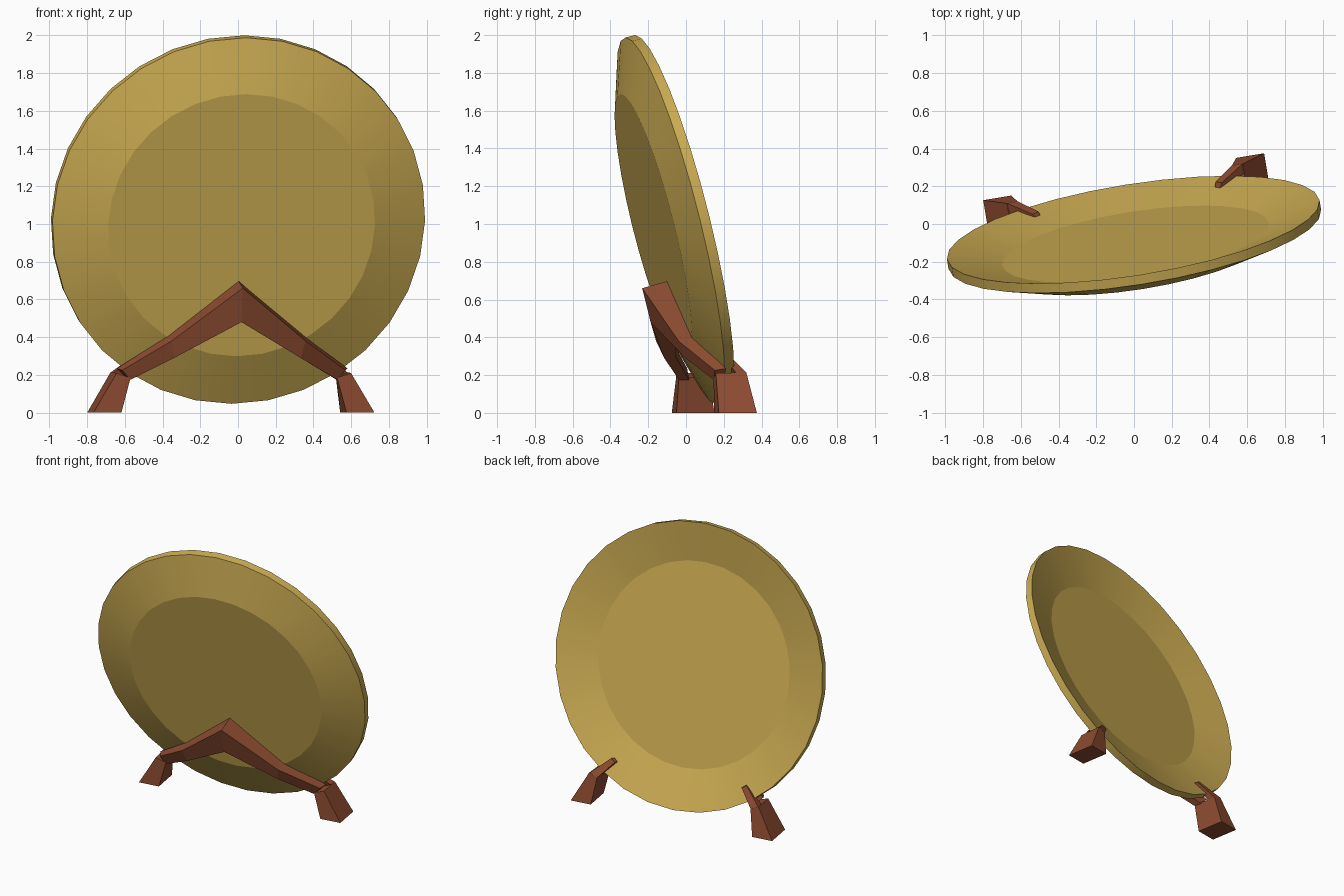
import bpy, bmesh, math
from mathutils import Matrix, Vector

if "Cube" in bpy.data.objects:
    bpy.data.objects.remove(bpy.data.objects["Cube"])


def material(name, rgb):
    m = bpy.data.materials.new(name)
    m.diffuse_color = (*rgb, 1)
    m.use_nodes = True
    m.node_tree.nodes["Principled BSDF"].inputs["Base Color"].default_value = m.diffuse_color
    return m


gold = material("dull_gold", (0.60, 0.41, 0.085))
wood = material("red_brown_wood", (0.27, 0.072, 0.031))


def finish(bm, name, mat, smooth=None):
    bmesh.ops.recalc_face_normals(bm, faces=bm.faces)
    me = bpy.data.meshes.new(name)
    bm.to_mesh(me)
    bm.free()
    me.materials.append(mat)
    ob = bpy.data.objects.new(name, me)
    bpy.context.collection.objects.link(ob)
    if smooth:
        bpy.ops.object.select_all(action='DESELECT')
        ob.select_set(True)
        bpy.context.view_layer.objects.active = ob
        bpy.ops.object.shade_smooth_by_angle(angle=math.radians(smooth))
    return ob


def loft(bm, sections):
    """Skin a chain of equal-sized rings and cap both ends."""
    rings = [[bm.verts.new(p) for p in s] for s in sections]
    n = len(rings[0])
    for a, b in zip(rings, rings[1:]):
        for i in range(n):
            j = (i + 1) % n
            bm.faces.new((a[i], a[j], b[j], b[i]))
    bm.faces.new(rings[0])
    bm.faces.new(rings[-1])


# Plate: rings of (radius, offset along the plate axis), back to front
SEG = 32
profile = [(0.716, -0.08), (1.0, 0.0), (1.0, -0.053), (0.716, -0.15)]
bm = bmesh.new()
loft(bm, [[(r * math.cos(2 * math.pi * i / SEG), y, r * math.sin(2 * math.pi * i / SEG))
           for i in range(SEG)] for r, y in profile])
place = (Matrix.Translation((-0.004, -0.03, 1.03))
         @ Matrix.Rotation(math.radians(9), 4, 'Z')
         @ Matrix.Rotation(math.radians(14), 4, 'X'))
bm.transform(place)
finish(bm, "plate", gold, 12)

# Stand: right half as lofted sections, mirrored in its own turned frame
arm = [
    [(0, -0.09, 0.70), (0, -0.235, 0.66), (0, -0.19, 0.48), (0, -0.06, 0.50)],
    [(0.36, -0.03, 0.41), (0.36, -0.10, 0.38), (0.34, -0.06, 0.29), (0.34, 0.0, 0.30)],
    [(0.62, 0.11, 0.235), (0.60, 0.055, 0.225), (0.555, 0.055, 0.175), (0.56, 0.11, 0.175)],
]
foot = [
    [(0.605, 0.05, 0), (0.755, 0.05, 0), (0.755, 0.254, 0), (0.605, 0.254, 0)],
    [(0.555, 0.055, 0.185), (0.63, 0.055, 0.21), (0.635, 0.217, 0.215), (0.575, 0.217, 0.19)],
]
prong = [
    [(0.575, 0.165, 0.18), (0.632, 0.165, 0.21), (0.632, 0.217, 0.215), (0.575, 0.217, 0.19)],
    [(0.468, 0.12, 0.29), (0.495, 0.11, 0.31), (0.508, 0.137, 0.315), (0.475, 0.147, 0.295)],
]
turn = Matrix.Translation((-0.013, 0, 0)) @ Matrix.Rotation(math.radians(9.5), 4, 'Z')


def flip(sections, s):
    return [[(s * x, y, z) for x, y, z in sec] for sec in sections]


# One continuous arm across the front
bm = bmesh.new()
loft(bm, flip(arm[:0:-1], -1) + arm)
bm.transform(turn)
finish(bm, "stand_arms", wood)

# Feet and back prongs on both sides
for side, s in (("left", -1), ("right", 1)):
    for part, sections in (("foot", foot), ("prong", prong)):
        bm = bmesh.new()
        loft(bm, flip(sections, s))
        bm.transform(turn)
        finish(bm, f"{side}_{part}", wood)
